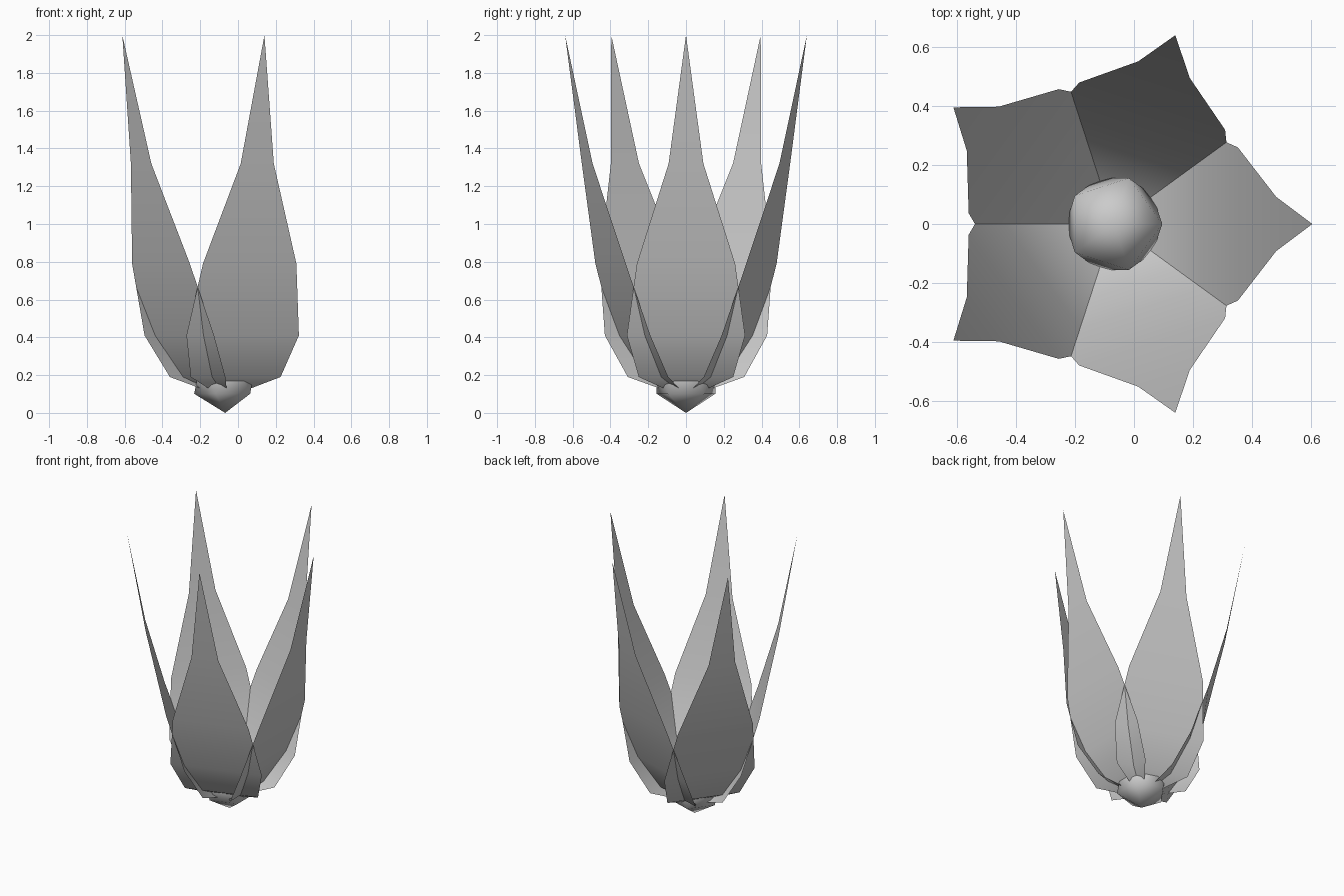
import bpy, bmesh, math
from mathutils import Matrix, Vector

cube = bpy.data.objects.get("Cube")
if cube:
    bpy.data.objects.remove(cube, do_unlink=True)

CENTRE_X = -0.068
BUD_RADIUS = 0.183

mat = bpy.data.materials.new("soft grey")
mat.use_nodes = True
grey = (0.6, 0.6, 0.6, 1)
mat.diffuse_color = grey
mat.node_tree.nodes["Principled BSDF"].inputs["Base Color"].default_value = grey


def add_object(name, bm):
    mesh = bpy.data.meshes.new(name)
    bm.to_mesh(mesh)
    bm.free()
    mesh.materials.append(mat)
    mesh.shade_smooth()
    obj = bpy.data.objects.new(name, mesh)
    bpy.context.collection.objects.link(obj)


# Petal rows from base to shoulder: distance from axis, height, half width
ROWS = [(0.0, 0.085, 0.02), (0.18, 0.19, 0.25), (0.30, 0.41, 0.313),
        (0.42, 0.79, 0.26), (0.55, 1.32, 0.092)]
TIP = (0.673, 0, 2)


def petal(name, angle):
    bm = bmesh.new()
    rows = [[bm.verts.new((r, side * w, z)) for side in (-1, 1)]
            for r, z, w in ROWS]
    for (a, b), (c, d) in zip(rows, rows[1:]):
        bm.faces.new((a, b, d, c))
    bm.faces.new((*rows[-1], bm.verts.new(TIP)))
    turn = Matrix.Translation((CENTRE_X, 0, 0)) @ Matrix.Rotation(angle, 4, 'Z')
    bm.transform(turn)
    add_object(name, bm)


# Ring of five petals
for i in range(5):
    petal(f"petal_{i + 1}", i * math.tau / 5)

# Faceted bud at the heart of the flower
bm = bmesh.new()
bmesh.ops.create_icosphere(bm, subdivisions=1, radius=BUD_RADIUS)
bmesh.ops.translate(bm, verts=bm.verts, vec=Vector((CENTRE_X, 0, BUD_RADIUS)))
add_object("bud", bm)
